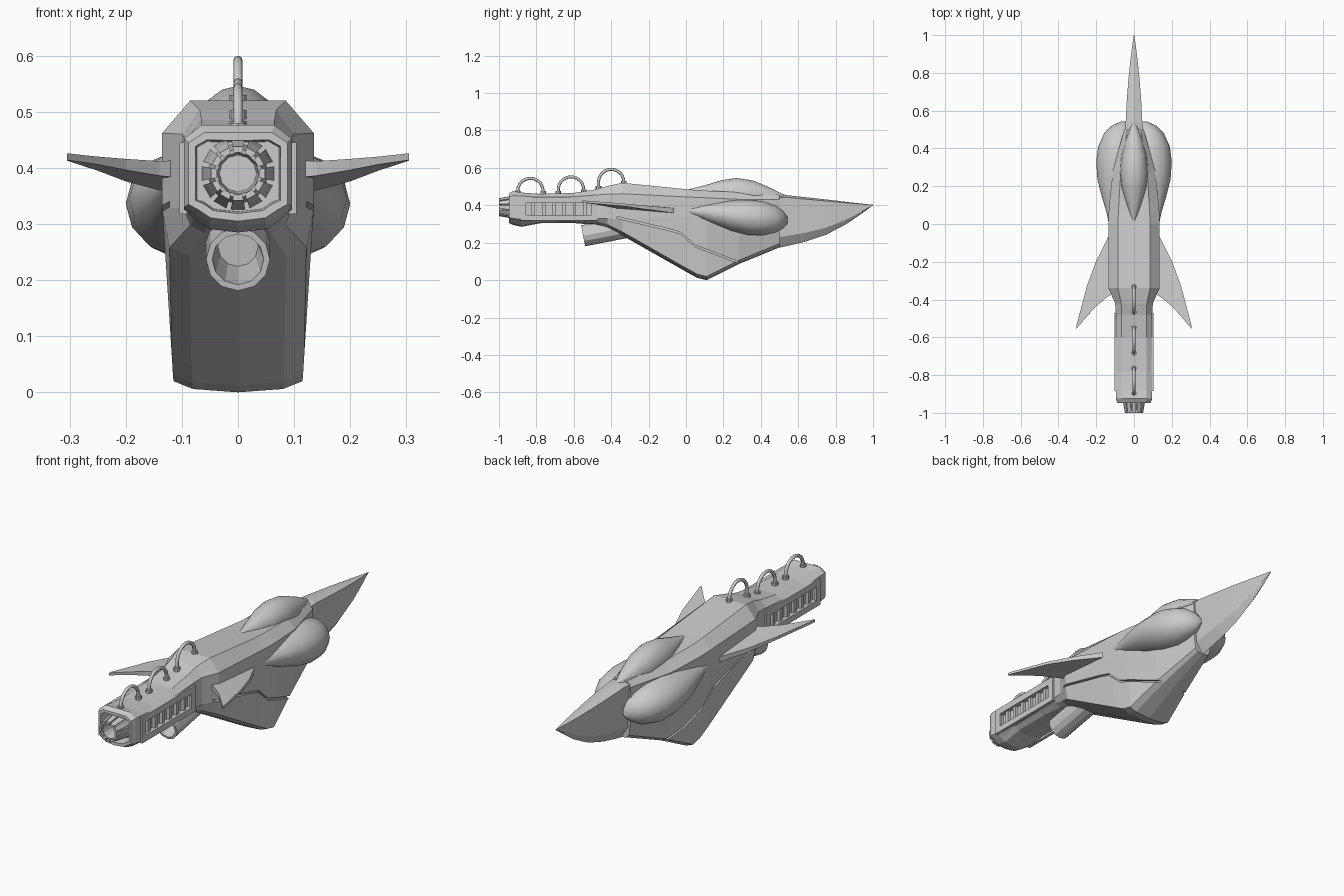
import bpy, bmesh
from math import sin, cos, pi, radians

if "Cube" in bpy.data.objects:
    bpy.data.objects.remove(bpy.data.objects["Cube"])


def loft(name, rings, smooth=0, edit=None):
    """Skin a row of closed rings and cap both ends."""
    bm = bmesh.new()
    rows = [[bm.verts.new(p) for p in r] for r in rings]
    n = len(rows[0])
    for a, b in zip(rows, rows[1:]):
        for i in range(n):
            bm.faces.new((a[i], a[(i + 1) % n], b[(i + 1) % n], b[i]))
    caps = [bm.faces.new(rows[0]), bm.faces.new(rows[-1])]
    bmesh.ops.recalc_face_normals(bm, faces=bm.faces[:])
    if edit:
        edit(bm, caps)
    me = bpy.data.meshes.new(name)
    bm.to_mesh(me)
    bm.free()
    ob = bpy.data.objects.new(name, me)
    bpy.context.collection.objects.link(ob)
    if smooth:
        bpy.ops.object.select_all(action='DESELECT')
        ob.select_set(True)
        bpy.context.view_layer.objects.active = ob
        bpy.ops.object.shade_smooth_by_angle(angle=radians(smooth))
    return ob


def box(name, x0, x1, y0, y1, z0, z1):
    return loft(name, [[(x0, y, z0), (x1, y, z0), (x1, y, z1), (x0, y, z1)] for y in (y0, y1)])


def ellipse(cx, y, cz, rx, rz, n, turn=0.0):
    return [(cx + rx * cos(turn + 2 * pi * i / n), y, cz + rz * sin(turn + 2 * pi * i / n))
            for i in range(n)]


def mirrored(half):
    """Half section from top centre to bottom centre -> full ring."""
    return half + [(-x, y, z) for x, y, z in reversed(half[1:-1])]


def cut(target, cutter):
    cutter.hide_render = True
    cutter.hide_viewport = True
    cutter.display_type = 'WIRE'
    m = target.modifiers.new('cut', 'BOOLEAN')
    m.operation, m.solver, m.object = 'DIFFERENCE', 'EXACT', cutter


# Hull: y, top z, top half width, side half width, shoulder z, lower side z, belly half width, belly z
HULL = [
    (-.947, .463, .060, .088, .445, .335, .070, .305),
    (-.925, .476, .065, .096, .452, .330, .072, .295),
    (-.88, .468, .065, .096, .450, .325, .072, .285),
    (-.78, .461, .065, .096, .442, .330, .072, .304),
    (-.60, .466, .065, .096, .446, .330, .072, .305),
    (-.48, .485, .065, .096, .455, .330, .076, .295),
    (-.42, .503, .068, .100, .460, .330, .085, .278),
    (-.34, .520, .085, .135, .462, .325, .122, .238),
    (0.0, .486, .085, .135, .445, .340, .118, .045),
    (.06, .481, .083, .134, .442, .330, .116, .012),
    (.11, .478, .080, .131, .440, .310, .115, .000),
    (.28, .470, .070, .112, .432, .260, .085, .085),
    (.50, .456, .035, .052, .430, .260, .042, .175),
]


def hull_ring(y, zt, wt, w, zu, zl, wb, zb):
    return mirrored([(0, y, zt), (wt, y, zt), (w, y, zu), (w, y, zl),
                     (wb, y, zb + .02), (wb * .7, y, zb + .006), (0, y, zb)])


def sink_rear(bm, caps):
    bmesh.ops.inset_individual(bm, faces=[caps[0]], thickness=.014)
    bmesh.ops.inset_individual(bm, faces=[caps[0]], thickness=.003, depth=-.06)


hull = loft('hull', [hull_ring(*s) for s in HULL], edit=sink_rear)

# Nose spike: y, half width, top z, bottom z
NOSE = [(.47, .048, .455, .168), (.54, .044, .454, .182), (.64, .039, .443, .206),
        (.75, .031, .431, .243), (.86, .020, .418, .301), (.94, .010, .409, .356),
        (1.0, .001, .403, .400)]
loft('nose_spike', [mirrored([(0, y, t), (w, y, t - .012 * w / .045),
                              (w * .8, y, b + .2 * (t - b)), (0, y, b)]) for y, w, t, b in NOSE])

# Canopy: y, half width, centre z, height
CANOPY = [(.01, .004, .478, .006), (.10, .038, .470, .037), (.19, .066, .465, .069),
          (.27, .075, .460, .086), (.36, .067, .455, .077), (.45, .043, .448, .046),
          (.51, .020, .442, .022), (.54, .005, .440, .010)]
loft('canopy', [ellipse(0, y, c, w, h, 16) for y, w, c, h in CANOPY], 40)

# Side pods: y, centre x, half width, centre z, half height
POD = [(-.03, .115, .012, .376, .010), (.06, .100, .045, .366, .034), (.15, .094, .078, .355, .060),
       (.24, .090, .104, .345, .083), (.33, .088, .112, .336, .096), (.41, .086, .104, .330, .094),
       (.48, .080, .078, .326, .074), (.52, .070, .048, .323, .048), (.542, .055, .015, .32, .018)]

# Fin: leading x/y, trailing y, mid z at leading and trailing edge, half thickness
FIN = [(.10, -.02, -.36, .368, .398, .016), (.14, -.075, -.385, .373, .399, .013),
       (.20, -.195, -.435, .386, .406, .010), (.25, -.33, -.49, .402, .413, .007),
       (.305, -.54, -.555, .419, .420, .006)]

GROOVE = [(-.37, .335, .108), (-.10, .272, .119), (-.03, .252, .118), (.05, .182, .115), (.30, .088, .066)]

for side, s in (('right', 1), ('left', -1)):
    loft('pod_' + side, [ellipse(s * cx, y, cz, rx, rz, 14) for y, cx, rx, cz, rz in POD], 35)
    loft('fin_' + side, [[(s * x, a, za - t), (s * x, a, za + t), (s * x, b, zb + t), (s * x, b, zb - t)]
                         for x, a, b, za, zb, t in FIN])
    # Panel gap along the flank
    cut(hull, loft('groove_cutter_' + side, [[(s * x, y, z - .005), (s * .2, y, z - .005),
                                              (s * .2, y, z + .005), (s * x, y, z + .005)]
                                             for y, z, x in GROOVE]))
    # Vent window, its frame and slats
    cut(hull, box('vent_cutter_' + side, s * .078, s * .2, -.86, -.50, .345, .415))
    for part, y0, y1, z0, z1 in (('top', -.885, -.47, .413, .445), ('bottom', -.885, -.47, .318, .347),
                                 ('rear', -.885, -.855, .347, .413), ('fore', -.505, -.47, .347, .413)):
        box(f'vent_frame_{part}_{side}', s * .09, s * .104, y0, y1, z0, z1)
    for i in range(6):
        y = -.825 + i * .055
        box(f'vent_slat_{side}_{i}', s * .07, s * .094, y, y + .018, .342, .418)

# Main nozzle with petals
ZN = .39
loft('main_nozzle', [ellipse(0, y, ZN, r, r, 12) for y, r in
                     ((-.87, .056), (-.985, .044), (-.985, .037), (-.90, .033))])
for i in range(12):
    a = 2 * pi * i / 12
    rings = []
    for y, r0, r1 in ((-.87, .050, .067), (-.94, .045, .060), (-1.0, .038, .049)):
        rings.append([(r * cos(a + d), y, ZN + r * sin(a + d))
                      for r, d in ((r0, -.2), (r1, -.2), (r1, .2), (r0, .2))])
    loft(f'nozzle_petal_{i}', rings)

# Lower thruster: hollow tilted tube under the neck
rings = []
for d, r in ((.30, .057), (0, .057), (0, .046), (.12, .036)):
    cy, cz = -.55 + .98 * d, .237 + .19 * d
    rings.append([(r * cos(2 * pi * i / 12), cy - .19 * r * sin(2 * pi * i / 12),
                   cz + .98 * r * sin(2 * pi * i / 12)) for i in range(12)])
loft('lower_thruster', rings)

# Three handle pipes on the spine with collars at their feet
for k, (yc, z, za, zb) in enumerate(((-.832, .476, .466, .463), (-.615, .484, .463, .470), (-.40, .524, .489, .516))):
    pts = [(yc - .068, za - .02)]
    pts += [(yc - .068 * cos(pi * i / 12), z + .068 * sin(pi * i / 12)) for i in range(13)]
    pts += [(yc + .068, zb - .02)]
    rings = []
    for i, (y, zz) in enumerate(pts):
        t = min(max(i - 1, 0), 12) * pi / 12
        ny, nz = -cos(t), sin(t)
        rings.append([(.008 * cos(q), y + .008 * sin(q) * ny, zz + .008 * sin(q) * nz)
                      for q in [2 * pi * j / 8 for j in range(8)]])
    loft(f'spine_pipe_{k}', rings, 50)
    for e, (y, zf) in enumerate(((yc - .068, za), (yc + .068, zb))):
        loft(f'pipe_collar_{k}_{e}', [[(.015 * cos(2 * pi * j / 8), y + .015 * sin(2 * pi * j / 8), h)
                                       for j in range(8)] for h in (zf - .01, zf + .014)])
